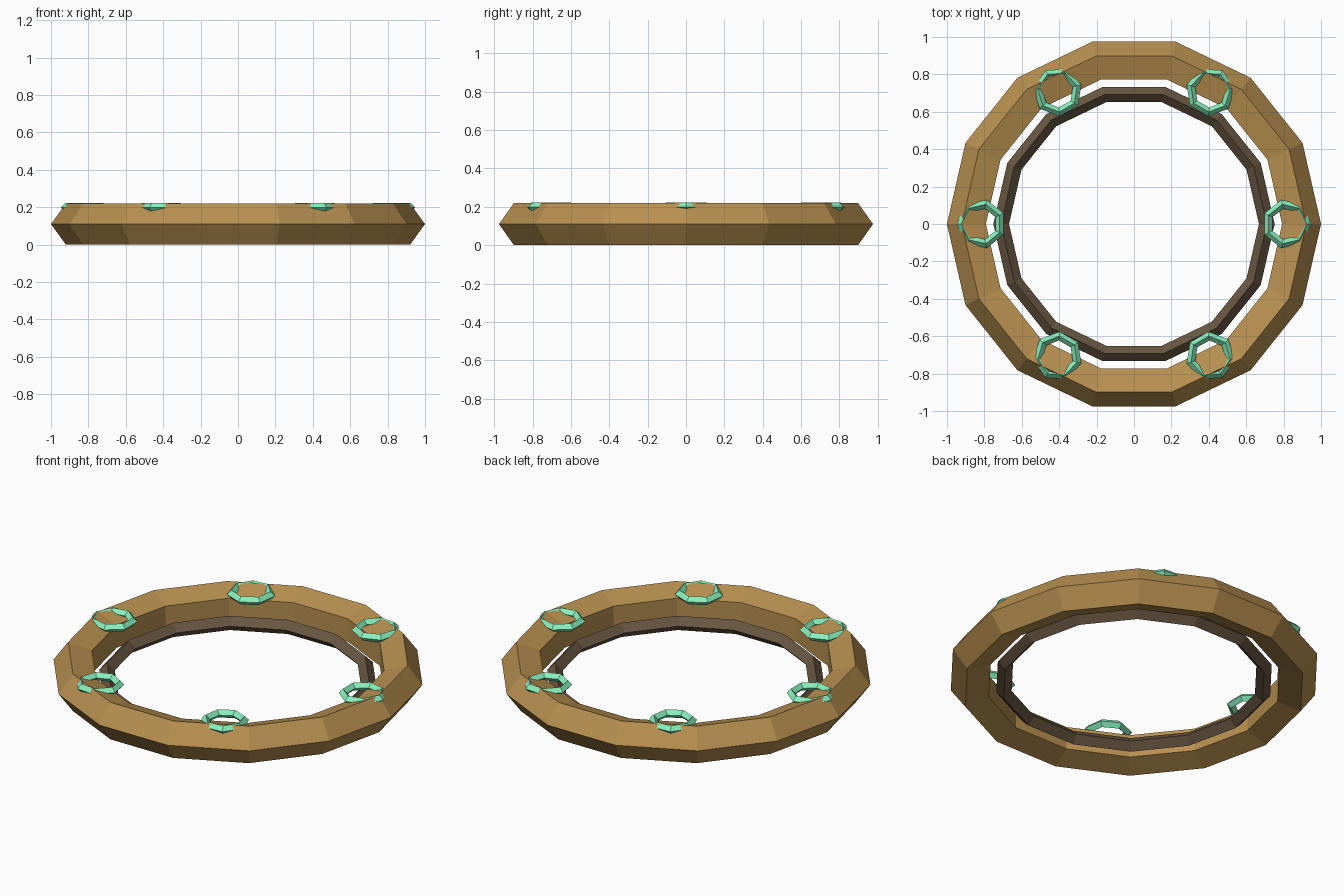
import bpy
from math import tau, cos, sin

if "Cube" in bpy.data.objects:
    bpy.data.objects.remove(bpy.data.objects["Cube"])


def material(name, rgb):
    m = bpy.data.materials.new(name)
    m.diffuse_color = (*rgb, 1)
    m.use_nodes = True
    m.node_tree.nodes["Principled BSDF"].inputs["Base Color"].default_value = m.diffuse_color
    return m


def ring(name, loc, major, minor, sides, section, mat, turn=0):
    """Flat-shaded low-poly torus."""
    bpy.ops.mesh.primitive_torus_add(
        location=loc, rotation=(0, 0, turn),
        major_radius=major, minor_radius=minor,
        major_segments=sides, minor_segments=section)
    ob = bpy.context.object
    ob.name = name
    ob.data.materials.append(mat)
    return ob


gold = material("aged_gold", (0.48, 0.28, 0.08))
dark = material("dark_bronze", (0.14, 0.095, 0.055))
green = material("mint_green", (0.25, 0.87, 0.51))

# Heavy outer ring with a five-sided section
ring("outer_ring", (0, 0, 0.11), 0.885, 0.115, 14, 5, gold)

# Thin inner ring, sitting a little lower
ring("inner_ring", (0, 0, 0.07), 0.71, 0.042, 14, 4, dark)

# Six small rings set into the top, each turned to point outwards
for i in range(6):
    a = tau * i / 6
    ring(f"inlay_ring_{i + 1}", (0.816 * cos(a), 0.816 * sin(a), 0.198),
         0.108, 0.024, 7, 4, green, a)
